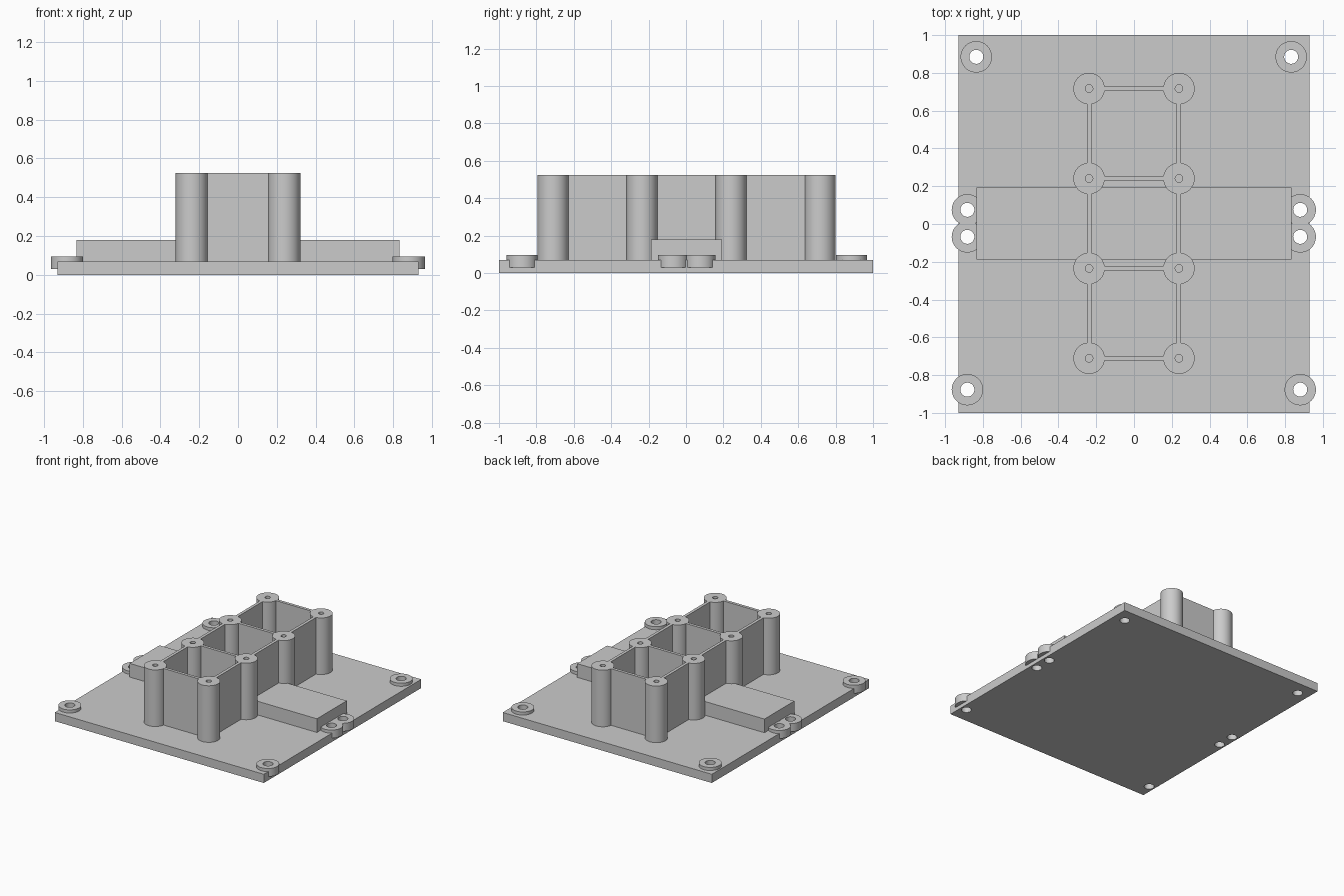
import bpy, bmesh, math
from mathutils import Vector

cube = bpy.data.objects.get("Cube")
if cube:
    bpy.data.objects.remove(cube, do_unlink=True)

grey = bpy.data.materials.new("plain_grey")
grey.use_nodes = True
grey.diffuse_color = (0.6, 0.6, 0.6, 1)
grey.node_tree.nodes["Principled BSDF"].inputs["Base Color"].default_value = (0.6, 0.6, 0.6, 1)


def finish(name, bm, smooth=False):
    bmesh.ops.remove_doubles(bm, verts=bm.verts, dist=1e-5)
    bmesh.ops.recalc_face_normals(bm, faces=bm.faces)
    mesh = bpy.data.meshes.new(name)
    bm.to_mesh(mesh)
    bm.free()
    mesh.materials.append(grey)
    obj = bpy.data.objects.new(name, mesh)
    bpy.context.collection.objects.link(obj)
    if smooth:
        bpy.ops.object.select_all(action='DESELECT')
        bpy.context.view_layer.objects.active = obj
        obj.select_set(True)
        bpy.ops.object.shade_smooth_by_angle(angle=math.radians(30))
    return obj


def box(name, lo, hi):
    lo, hi = Vector(lo), Vector(hi)
    bm = bmesh.new()
    bmesh.ops.create_cube(bm, size=1)
    bmesh.ops.scale(bm, vec=hi - lo, verts=bm.verts)
    bmesh.ops.translate(bm, vec=(lo + hi) / 2, verts=bm.verts)
    return finish(name, bm)


def lathe(name, profile, x, y, closed=False, smooth=True):
    """Spin a (radius, height) profile about the vertical through x, y."""
    bm = bmesh.new()
    verts = [bm.verts.new((r, 0, z)) for r, z in profile]
    pairs = list(zip(verts, verts[1:]))
    if closed:
        pairs.append((verts[-1], verts[0]))
    edges = [bm.edges.new(p) for p in pairs]
    bmesh.ops.spin(bm, geom=verts + edges, cent=(0, 0, 0), axis=(0, 0, 1),
                   angle=math.tau, steps=48, use_merge=True)
    bmesh.ops.translate(bm, vec=(x, y, 0), verts=bm.verts)
    return finish(name, bm, smooth)


PLATE_TOP, TOWER_TOP = 0.07, 0.525
BOSS_LOW, BOSS_TOP = 0.03, 0.095
RADIUS, HOLE, SCREW = 0.083, 0.037, 0.02

# Base plate and raised cross block
plate = box("base_plate", (-0.93, -1, 0), (0.93, 1, PLATE_TOP))
box("cross_block", (-0.833, -0.187, 0.05), (0.833, 0.193, 0.18))

# Mounting bosses, with matching holes through the plate
bosses = [(-0.835, 0.885), (0.832, 0.885), (-0.882, -0.877), (0.88, -0.877)]
bosses += [(x, y) for x in (-0.882, 0.88) for y in (0.075, -0.068)]
for i, (x, y) in enumerate(bosses):
    lathe(f"mounting_boss_{i + 1}",
          [(HOLE, BOSS_LOW), (RADIUS, BOSS_LOW), (RADIUS, BOSS_TOP), (HOLE, BOSS_TOP)],
          x, y, closed=True)
    cutter = lathe("hole_cutter", [(0, -0.1), (HOLE, -0.1), (HOLE, 0.2), (0, 0.2)],
                   x, y, smooth=False)
    cutter.hide_render = True
    mod = plate.modifiers.new("hole", 'BOOLEAN')
    mod.operation, mod.solver, mod.object = 'DIFFERENCE', 'EXACT', cutter
    bpy.context.view_layer.objects.active = plate
    bpy.ops.object.modifier_apply(modifier=mod.name)
    bpy.data.objects.remove(cutter, do_unlink=True)

# Tower posts with blind screw holes
POST_X = 0.238
POST_Y = [0.717, 0.241, -0.235, -0.711]
for side, x in (("left", POST_X), ("right", -POST_X)):
    for i, y in enumerate(POST_Y):
        lathe(f"{side}_post_{i + 1}",
              [(0, PLATE_TOP), (SCREW, PLATE_TOP), (SCREW, TOWER_TOP),
               (RADIUS, TOWER_TOP), (RADIUS, 0.05), (0, 0.05)], x, y)

# Thin walls joining the posts
T, INSET = 0.012, 0.075
for i, y in enumerate(POST_Y):
    box(f"cross_wall_{i + 1}", (INSET - POST_X, y - T, 0.05), (POST_X - INSET, y + T, TOWER_TOP))
for side, x in (("left", POST_X), ("right", -POST_X)):
    for i, (back, front) in enumerate(zip(POST_Y, POST_Y[1:])):
        box(f"{side}_wall_{i + 1}", (x - T, front + INSET, 0.05), (x + T, back - INSET, TOWER_TOP))
